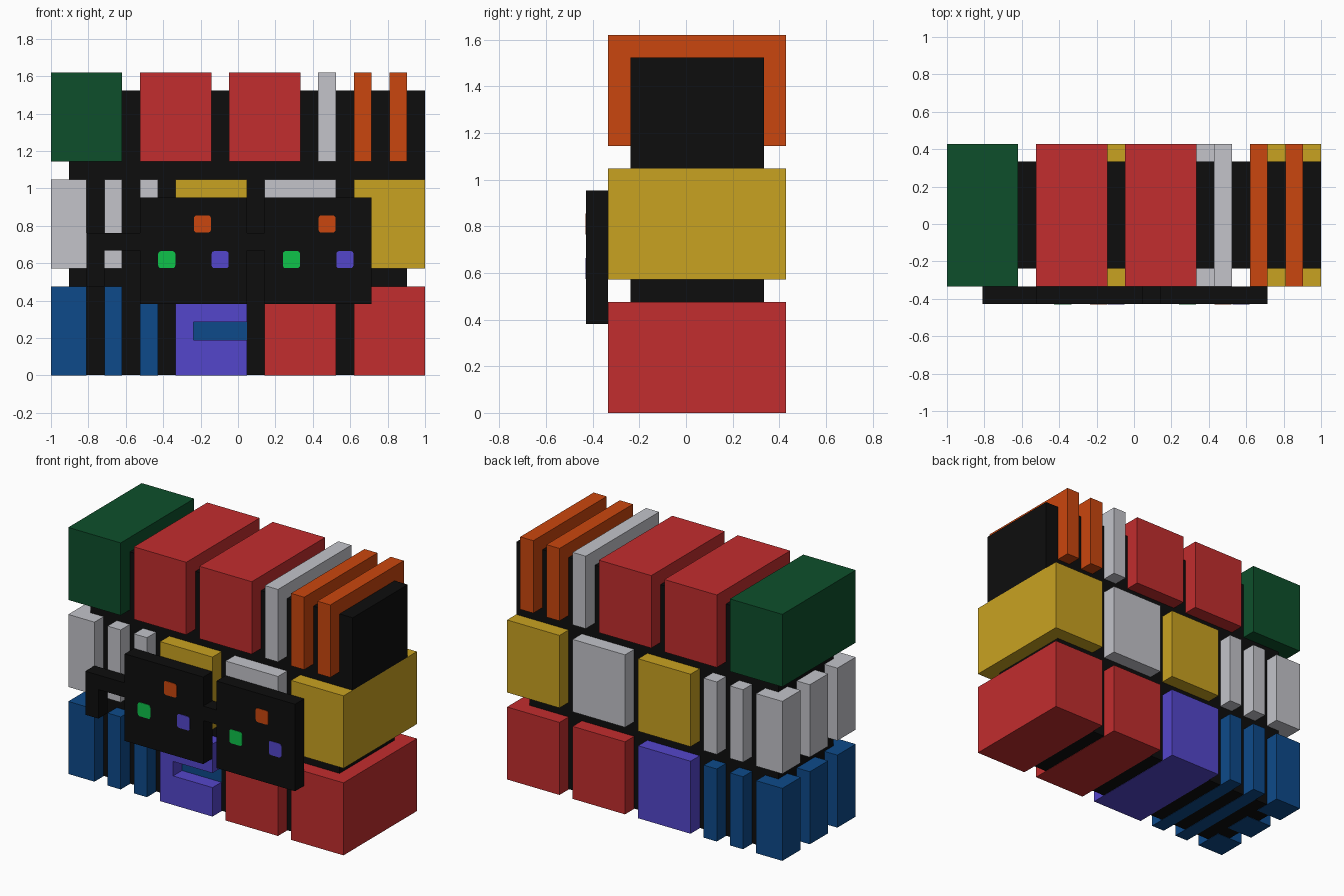
import bpy, bmesh

if "Cube" in bpy.data.objects:
    bpy.data.objects.remove(bpy.data.objects["Cube"])

U = 2 / 21  # one grid cell of the blocky design


def linear(c):
    c /= 255
    return c / 12.92 if c <= 0.04045 else ((c + 0.055) / 1.055) ** 2.4


COLOURS = {
    "black": (13, 13, 13), "red": (194, 45, 46), "dark_green": (13, 79, 43),
    "yellow": (201, 162, 33), "light_grey": (195, 196, 202), "orange": (202, 70, 14),
    "blue": (13, 74, 138), "purple": (84, 70, 203), "bright_green": (14, 194, 74),
}
MATS = {}
for mat_name, rgb in COLOURS.items():
    MATS[mat_name] = bpy.data.materials.new(mat_name)
    MATS[mat_name].diffuse_color = (*[linear(c) for c in rgb], 1)


def boxes(name, colour, parts, rounding=0.0):
    """One object from boxes (x0, x1, y0, y1, z0, z1) given in grid cells;
    x starts at the left end, y at the front of the blocks, z at the ground."""
    bm = bmesh.new()
    for x0, x1, y0, y1, z0, z1 in parts:
        verts = bmesh.ops.create_cube(bm, size=1)["verts"]
        for v in verts:
            v.co.x = (x1 if v.co.x > 0 else x0) * U - 1
            v.co.y = ((y1 if v.co.y > 0 else y0) - 3.5) * U
            v.co.z = (z1 if v.co.z > 0 else z0) * U
    if rounding:
        along_y = [e for e in bm.edges
                   if abs(e.verts[0].co.x - e.verts[1].co.x) < 1e-6
                   and abs(e.verts[0].co.z - e.verts[1].co.z) < 1e-6]
        bmesh.ops.bevel(bm, geom=along_y, offset=rounding, segments=3,
                        profile=0.5, affect='EDGES')
    mesh = bpy.data.meshes.new(name)
    bm.to_mesh(mesh)
    bm.free()
    mesh.materials.append(MATS[colour])
    obj = bpy.data.objects.new(name, mesh)
    bpy.context.collection.objects.link(obj)
    return obj


# Dark core that shows in the gaps, reaching the right end on the top row
boxes("core", "black", [(1, 20, 1, 7, 0.02, 16)])
boxes("core_top_end", "black", [(20, 21, 1, 7, 11, 16)])

# Rows of full-depth blocks: name, colour, x start, x end
ROWS = {
    12: [("top_green_block", "dark_green", 0, 4), ("top_red_block_left", "red", 5, 9),
         ("top_red_block_right", "red", 10, 14), ("top_grey_slat", "light_grey", 15, 16),
         ("top_orange_slat_left", "orange", 17, 18),
         ("top_orange_slat_right", "orange", 19, 20)],
    6: [("middle_yellow_block_left", "yellow", 7, 11),
        ("middle_grey_block", "light_grey", 12, 16),
        ("middle_yellow_block_right", "yellow", 17, 21)],
    0: [("bottom_red_block_left", "red", 12, 16), ("bottom_red_block_right", "red", 17, 21)],
}
for z, row in ROWS.items():
    for name, colour, x0, x1 in row:
        boxes(name, colour, [(x0, x1, 0, 8, z, z + 5)])

# Left end of the two lower rows: three posts and two slats
for label, colour, z in (("middle", "light_grey", 6), ("bottom", "blue", 0)):
    boxes(label + "_end_posts", colour, [(0, 2, y, y + 2, z, z + 5) for y in (0, 3, 6)])
    boxes(label + "_slats", colour, [(x, x + 1, 0, 8, z, z + 5) for x in (3, 5)])

# Purple block with a notch in its front, backed by a blue strip
boxes("bottom_purple_block", "purple",
      [(7, 11, 0, 8, 0, 2), (7, 11, 0, 8, 3, 5), (7, 8, 0, 8, 2, 3), (8, 11, 2, 8, 2, 3)])
boxes("notch_strip", "blue", [(8, 11, 0.97, 2, 2, 3)])

# Spectacles on the front: lenses, bridge, arm with a hook
boxes("spectacle_lenses", "black", [(x, x + 6, -1, 0, 4, 10) for x in (5, 12)])
boxes("spectacle_bridge", "black", [(11, 12, -1, 0, 7, 8)])
boxes("spectacle_arm", "black", [(3, 5, -1, 0, 7, 8), (2, 3, -1, 0, 5, 8)])

# Small rounded lights on each lens
for name, colour, dx, z in (("orange_lights", "orange", 3, 8),
                            ("green_lights", "bright_green", 1, 6),
                            ("purple_lights", "purple", 4, 6)):
    boxes(name, colour, [(x + dx + 0.02, x + dx + 0.98, -1.03, -0.97, z + 0.02, z + 0.98)
                         for x in (5, 12)], rounding=0.015)

for m in bpy.data.materials:
    if m.users and not m.is_grease_pencil:
        m.use_nodes = True
        m.node_tree.nodes["Principled BSDF"].inputs["Base Color"].default_value = m.diffuse_color
